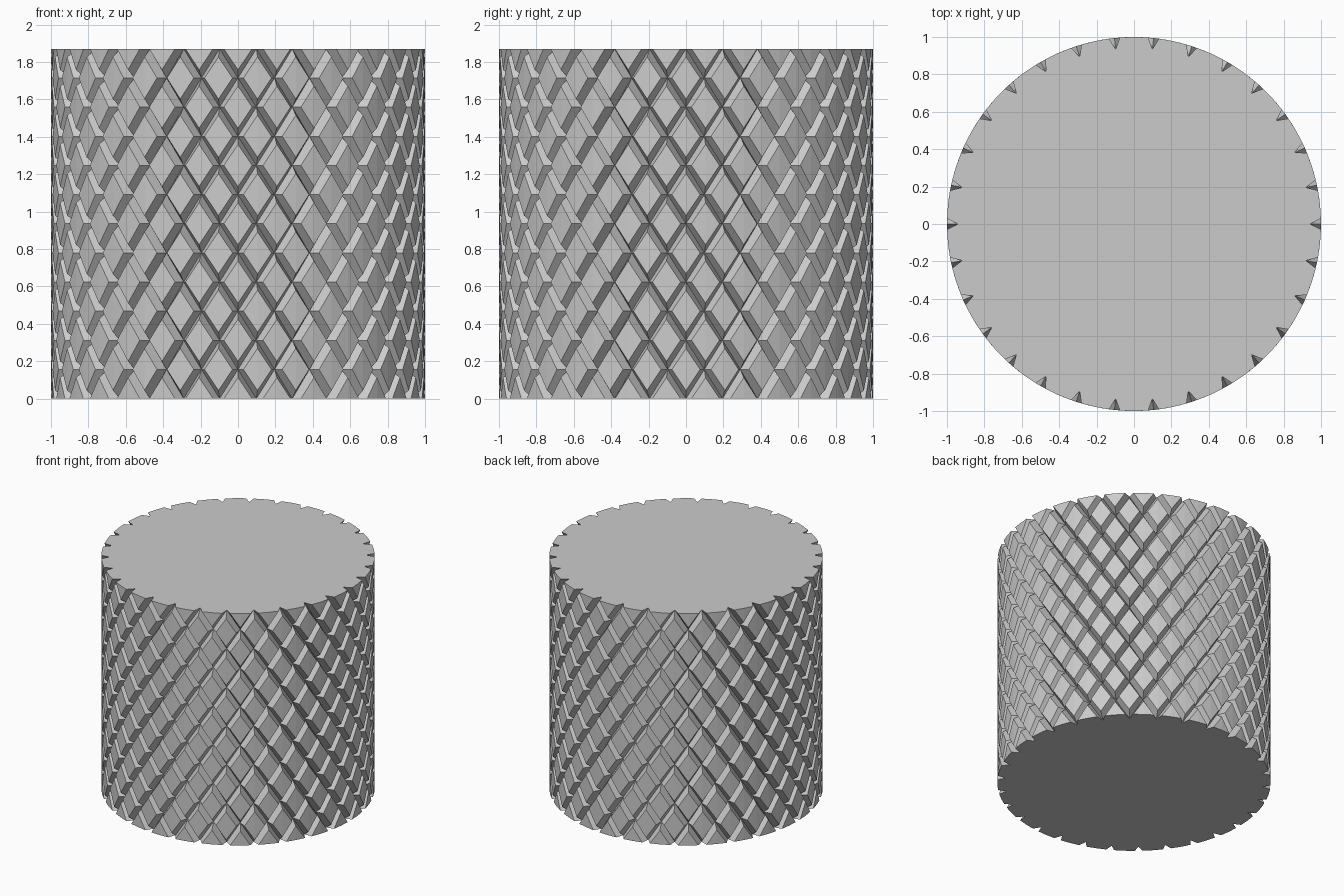
import bpy, bmesh
from math import sin, cos, radians, atan2

cube = bpy.data.objects.get("Cube")
if cube:
    bpy.data.objects.remove(cube, do_unlink=True)

HEIGHT = 1.87
ROWS = 12              # half-diamond steps up the height
STEPS = 60             # half-diamond steps around
OUTER, INNER = 1.0, 0.94
INSET = 0.28           # half groove width, as a share of a step

bm = bmesh.new()


def point(k, j, radius):
    """Vertex at step k around and row j up."""
    a = radians(360 / STEPS) * k
    return bm.verts.new((radius * cos(a), radius * sin(a), HEIGHT * j / ROWS))


def half_pad(k, j, up, whole):
    """Upper or lower half of one raised diamond with its two groove walls."""
    tip = point(k, j + up * (1 - INSET), OUTER)
    valley = point(k, j + up, INNER)
    mid = point(k, j, OUTER)
    for side in (-1, 1):
        corner = point(k + side * (1 - INSET), j, OUTER)
        root = point(k + side, j, INNER)
        bm.faces.new((mid, corner, tip))
        bm.faces.new((corner, root, valley, tip))


# Knurled wall: raised diamonds, cut in half at both rims
for j in range(ROWS + 1):
    for k in range((j + 1) % 2, STEPS, 2):
        if j < ROWS:
            half_pad(k, j, 1, True)
        if j > 0:
            half_pad(k, j, -1, True)
bmesh.ops.remove_doubles(bm, verts=bm.verts[:], dist=0.0005)

# Flat end caps that follow the notched rims
for z in (0, HEIGHT):
    rim = [v for v in bm.verts if abs(v.co.z - z) < 0.001]
    rim.sort(key=lambda v: atan2(v.co.y, v.co.x))
    bm.faces.new(rim)
bmesh.ops.recalc_face_normals(bm, faces=bm.faces[:])

mesh = bpy.data.meshes.new("knurled_cylinder")
bm.to_mesh(mesh)
bm.free()

# Single plain grey
grey = bpy.data.materials.new("light_grey")
grey.use_nodes = True
colour = (0.6, 0.6, 0.6, 1)
grey.diffuse_color = colour
grey.node_tree.nodes["Principled BSDF"].inputs["Base Color"].default_value = colour
mesh.materials.append(grey)

knob = bpy.data.objects.new("knurled_cylinder", mesh)
bpy.context.collection.objects.link(knob)
